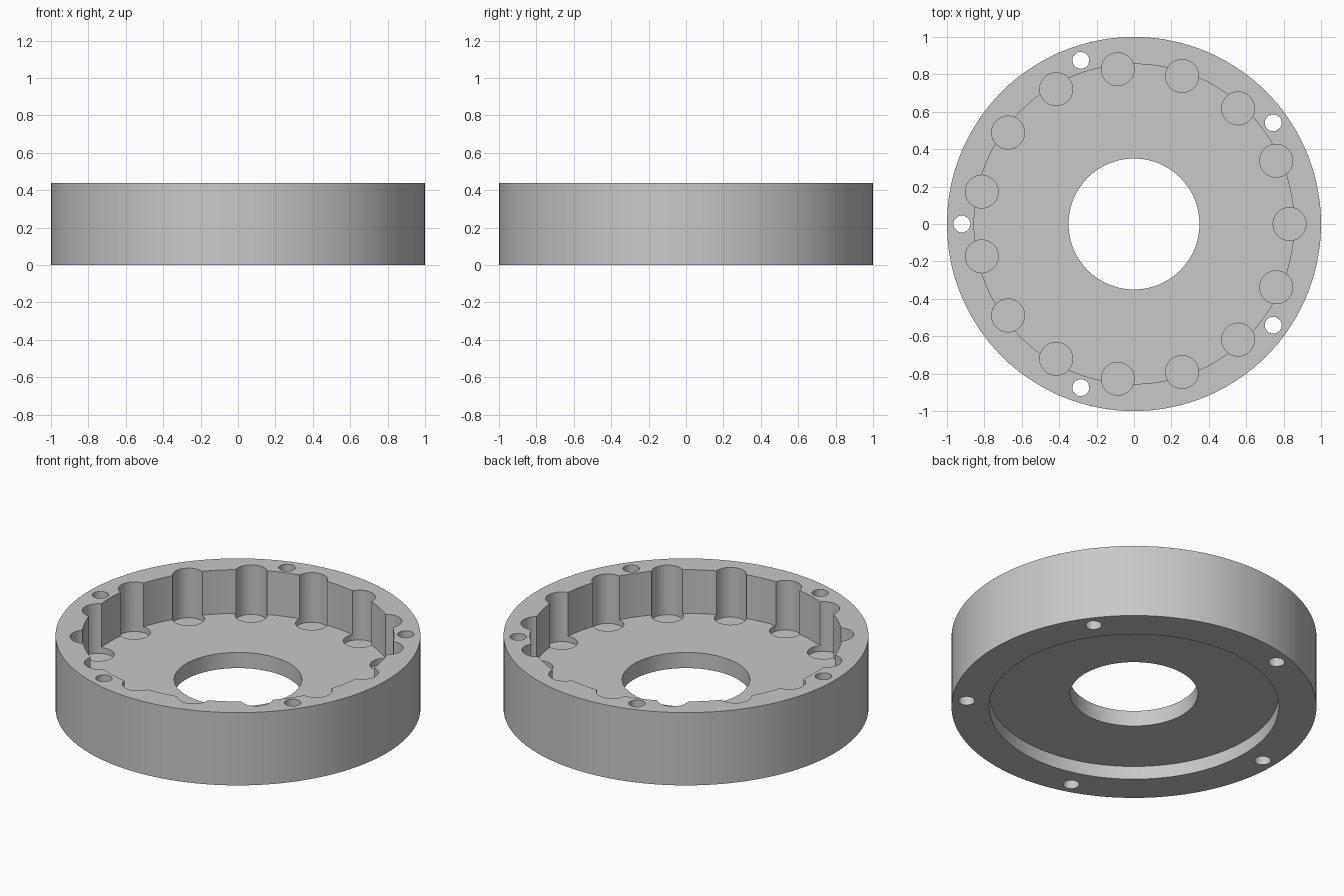
import bpy
import bmesh
import math
from mathutils import Matrix

cube = bpy.data.objects.get("Cube")
if cube:
    bpy.data.objects.remove(cube, do_unlink=True)

HEIGHT = 0.44
FLOOR_TOP = 0.175
FLOOR_BOTTOM = 0.08
POCKET_BOTTOM = 0.14

metal = bpy.data.materials.new("plain grey metal")
metal.use_nodes = True
grey = (0.58, 0.58, 0.58, 1)
metal.diffuse_color = grey
metal.node_tree.nodes["Principled BSDF"].inputs["Base Color"].default_value = grey


def make_object(name, bm):
    bmesh.ops.recalc_face_normals(bm, faces=bm.faces)
    mesh = bpy.data.meshes.new(name)
    bm.to_mesh(mesh)
    bm.free()
    mesh.materials.append(metal)
    obj = bpy.data.objects.new(name, mesh)
    bpy.context.collection.objects.link(obj)
    return obj


def lathe(name, profile, segments):
    """Revolve a closed (radius, z) profile around the z axis."""
    bm = bmesh.new()
    rings = []
    for i in range(segments):
        a = math.tau * i / segments
        rings.append([bm.verts.new((r * math.cos(a), r * math.sin(a), z))
                      for r, z in profile])
    count = len(profile)
    for i, ring in enumerate(rings):
        after = rings[(i + 1) % segments]
        for j in range(count):
            k = (j + 1) % count
            bm.faces.new((ring[j], after[j], after[k], ring[k]))
    return make_object(name, bm)


def drill_circle(name, number, start, distance, radius, low, high):
    """Cylinders spaced evenly on a circle, used as one cutter."""
    bm = bmesh.new()
    for i in range(number):
        a = start + math.tau * i / number
        place = Matrix.Translation((distance * math.cos(a), distance * math.sin(a),
                                    (low + high) / 2))
        bmesh.ops.create_cone(bm, cap_ends=True, segments=48, radius1=radius,
                              radius2=radius, depth=high - low, matrix=place)
    cutter = make_object(name, bm)
    cutter.hide_render = True
    return cutter


# Round body: outer wall, upper cavity, centre bore and shallow lower recess
body = lathe("ring_housing", [
    (1.0, 0), (1.0, HEIGHT), (0.855, HEIGHT), (0.855, FLOOR_TOP),
    (0.35, FLOOR_TOP), (0.35, FLOOR_BOTTOM), (0.794, FLOOR_BOTTOM), (0.794, 0),
], 144)

# Roller pockets in the inner wall, and bolt holes through the rim
cutters = [
    drill_circle("roller_pocket_cutter", 15, 0, 0.832, 0.088, POCKET_BOTTOM, 0.6),
    drill_circle("bolt_hole_cutter", 5, math.pi / 5, 0.92, 0.045, -0.2, 0.6),
]

bpy.ops.object.select_all(action="DESELECT")
bpy.context.view_layer.objects.active = body
body.select_set(True)
for cutter in cutters:
    cut = body.modifiers.new(cutter.name, "BOOLEAN")
    cut.operation = "DIFFERENCE"
    cut.solver = "EXACT"
    cut.object = cutter
    bpy.ops.object.modifier_apply(modifier=cut.name)
    bpy.data.objects.remove(cutter, do_unlink=True)

bpy.ops.object.shade_smooth_by_angle(angle=math.radians(25))
